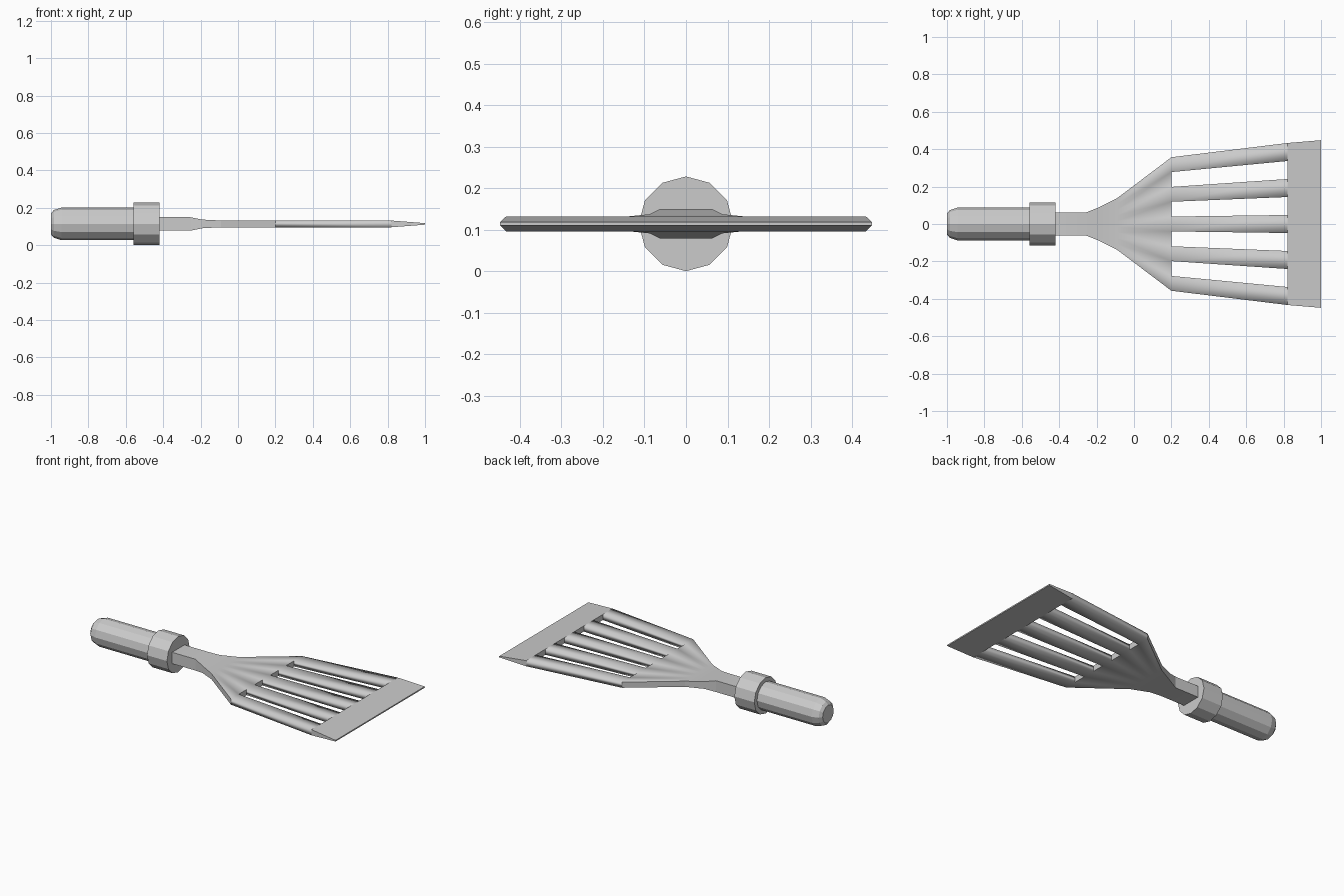
import bpy
import bmesh
from math import sin, cos, pi

if "Cube" in bpy.data.objects:
    bpy.data.objects.remove(bpy.data.objects["Cube"])

ZC = 0.114      # height of the tool's long axis
STRIPS = 9      # tines and slots across the blade


def finish(name, bm):
    bmesh.ops.recalc_face_normals(bm, faces=bm.faces)
    mesh = bpy.data.meshes.new(name)
    bm.to_mesh(mesh)
    bm.free()
    obj = bpy.data.objects.new(name, mesh)
    bpy.context.collection.objects.link(obj)
    return obj


def turned(name, profile, sides=12):
    """Capped low-poly solid turned around the long axis from (x, radius) pairs."""
    bm = bmesh.new()
    rings = [[bm.verts.new((x, r * sin(2 * pi * i / sides), ZC + r * cos(2 * pi * i / sides)))
              for i in range(sides)] for x, r in profile]
    for a, b in zip(rings, rings[1:]):
        for i in range(sides):
            j = (i + 1) % sides
            bm.faces.new((a[i], a[j], b[j], b[i]))
    bm.faces.new(rings[0])
    bm.faces.new(rings[-1])
    return finish(name, bm)


# Grip with rounded butt, and the collar in front of it
turned("handle", [(-1.0, 0.056), (-0.985, 0.074), (-0.945, 0.087), (-0.56, 0.087)])
turned("collar", [(-0.56, 0.114), (-0.42, 0.114)])

# Neck and slotted blade: x, half width, half thickness
stations = [(-0.42, 0.062, 0.036), (-0.255, 0.062, 0.036), (-0.19, 0.088, 0.023),
            (-0.09, 0.138, 0.018), (0.20, 0.357, 0.018), (0.82, 0.433, 0.018),
            (1.0, 0.448, 0.004)]
SLOT_ROW = 4

bm = bmesh.new()
top, bottom = ([[bm.verts.new((x, w * (2 * j / STRIPS - 1), ZC + s * t))
                 for j in range(STRIPS + 1)] for x, w, t in stations] for s in (1, -1))
cells = {(i, j) for i in range(len(stations) - 1) for j in range(STRIPS)
         if not (i == SLOT_ROW and j % 2)}
for i, j in cells:
    corners = [(i, j), (i + 1, j), (i + 1, j + 1), (i, j + 1)]
    neighbours = [(i, j - 1), (i + 1, j), (i, j + 1), (i - 1, j)]
    for grid in (top, bottom):
        face = bm.faces.new([grid[a][b] for a, b in corners])
        face.smooth = i < len(stations) - 2
    # Side walls on the outline and around the slots
    for k, cell in enumerate(neighbours):
        if cell not in cells:
            (a, b), (c, d) = corners[k], corners[(k + 1) % 4]
            wall = bm.faces.new((top[a][b], top[c][d], bottom[c][d], bottom[a][b]))
            wall.smooth = i == SLOT_ROW
finish("neck_and_slotted_blade", bm)
